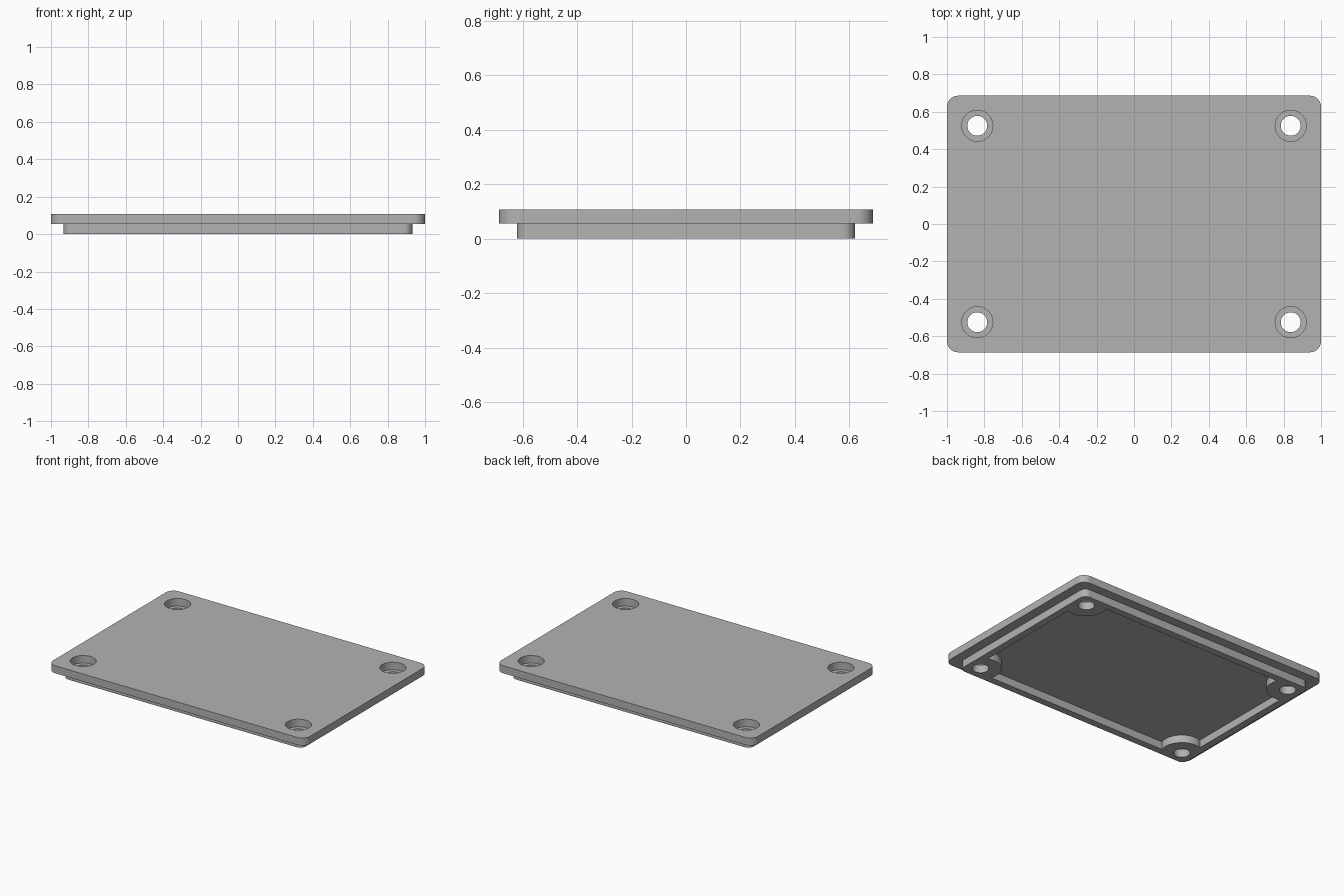
import bpy
import bmesh
from math import sin, cos, pi, asin, acos

# Remove the default cube
cube = bpy.data.objects.get("Cube")
if cube:
    bpy.data.objects.remove(cube, do_unlink=True)

# Main dimensions
PLATE_X, PLATE_Y = 1.0, 0.686
RIM_X, RIM_Y = 0.932, 0.62
RIM_TOP, PLATE_TOP = 0.055, 0.108
WALL = 0.05
SCREW_X, SCREW_Y = 0.838, 0.525
HOLE_R, BORE_R, BOSS_R = 0.053, 0.083, 0.135
QUADRANTS = [(1, 1), (-1, 1), (-1, -1), (1, -1)]

grey = bpy.data.materials.new("light_grey")
grey.use_nodes = True
grey.diffuse_color = (0.45, 0.45, 0.45, 1)
grey.node_tree.nodes["Principled BSDF"].inputs["Base Color"].default_value = grey.diffuse_color


def arc(cx, cy, r, start, end, steps):
    return [(cx + r * cos(start + (end - start) * i / steps),
             cy + r * sin(start + (end - start) * i / steps)) for i in range(steps + 1)]


def rounded_rect(hx, hy, r):
    points = []
    for k, (sx, sy) in enumerate(QUADRANTS):
        points += arc(sx * (hx - r), sy * (hy - r), r, k * pi / 2, (k + 1) * pi / 2, 10)
    return points


def screw_circles(r):
    return [arc(sx * SCREW_X, sy * SCREW_Y, r, 0, 2 * pi, 48)[:-1] for sx, sy in QUADRANTS]


def cavity_outline():
    # Rectangle inside the wall, with each corner bitten off by a round boss
    start = -acos((RIM_X - WALL - SCREW_X) / BOSS_R)
    end = -pi - asin((RIM_Y - WALL - SCREW_Y) / BOSS_R)
    corner = arc(SCREW_X, SCREW_Y, BOSS_R, start, end, 24)
    points = []
    for sx, sy in QUADRANTS:
        part = [(sx * x, sy * y) for x, y in corner]
        points += part if sx * sy > 0 else part[::-1]
    return points


def slab(name, outlines, bottom, top):
    # Filled flat outlines, the inner ones being holes, raised to a solid
    curve = bpy.data.curves.new(name, "CURVE")
    curve.dimensions = "2D"
    curve.fill_mode = "BOTH"
    curve.extrude = (top - bottom) / 2
    for outline in outlines:
        spline = curve.splines.new("POLY")
        spline.points.add(len(outline) - 1)
        for point, (x, y) in zip(spline.points, outline):
            point.co = (x, y, 0, 1)
        spline.use_cyclic_u = True
    obj = bpy.data.objects.new(name, curve)
    bpy.context.collection.objects.link(obj)
    bpy.ops.object.select_all(action="DESELECT")
    obj.select_set(True)
    bpy.context.view_layer.objects.active = obj
    bpy.ops.object.convert(target="MESH")
    obj = bpy.context.object

    bm = bmesh.new()
    bm.from_mesh(obj.data)
    bmesh.ops.translate(bm, verts=bm.verts, vec=(0, 0, (bottom + top) / 2))
    bmesh.ops.remove_doubles(bm, verts=bm.verts, dist=0.0001)
    bmesh.ops.recalc_face_normals(bm, faces=bm.faces)
    bm.to_mesh(obj.data)
    bm.free()
    obj.data.materials.clear()
    obj.data.materials.append(grey)
    bpy.ops.object.shade_smooth_by_angle()
    return obj


# Lid plate with counterbores; the bosses below form their floors
slab("lid_plate", [rounded_rect(PLATE_X, PLATE_Y, 0.06)] + screw_circles(BORE_R),
     RIM_TOP, PLATE_TOP)

# Locating rim with corner screw bosses
slab("rim_with_screw_bosses",
     [rounded_rect(RIM_X, RIM_Y, 0.045), cavity_outline()] + screw_circles(HOLE_R),
     0, RIM_TOP)
